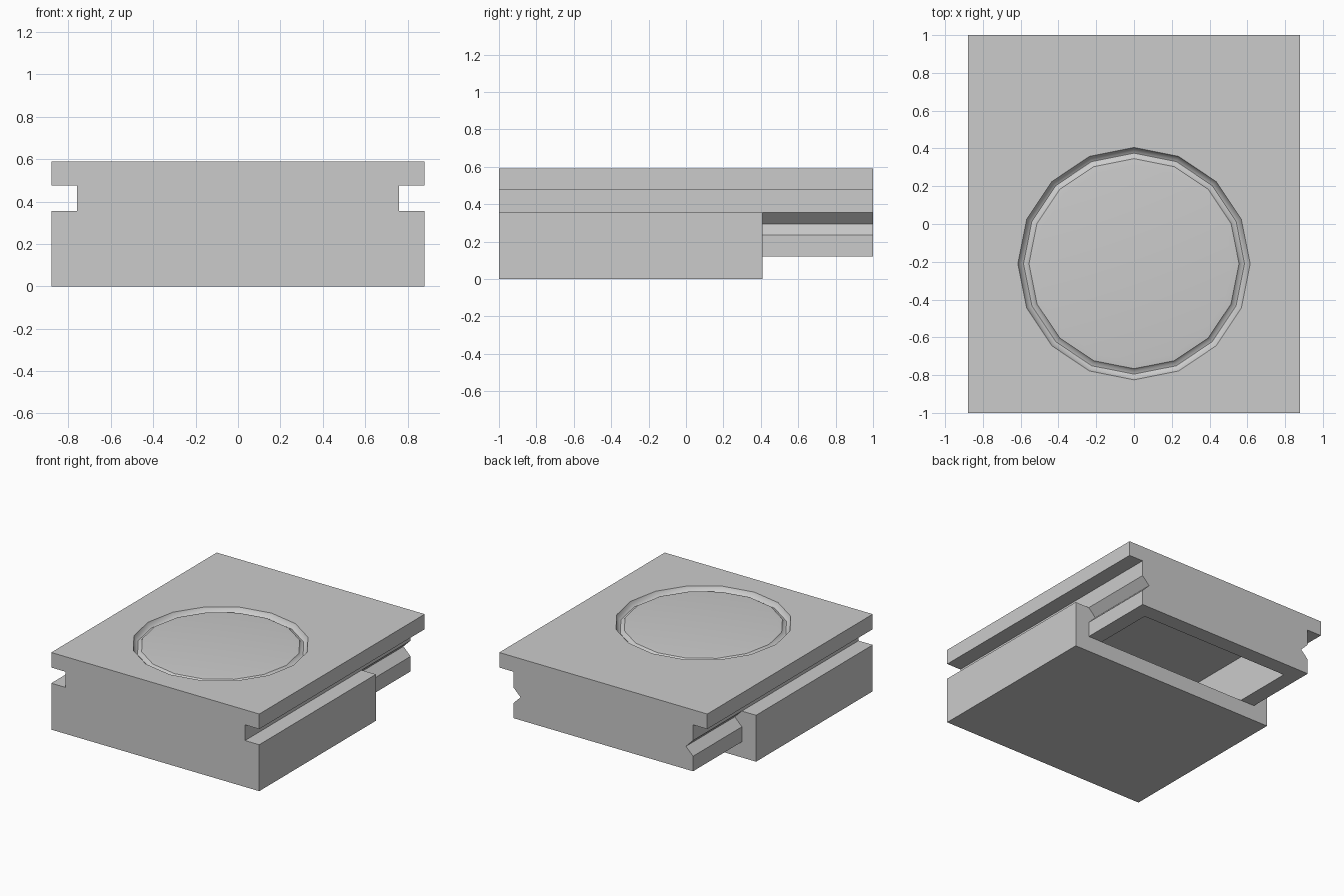
import bpy, bmesh, math
from mathutils import Matrix, Vector

cube = bpy.data.objects.get("Cube")
if cube:
    bpy.data.objects.remove(cube, do_unlink=True)

grey = bpy.data.materials.new("light_grey")
grey.use_nodes = True
colour = (0.6, 0.6, 0.6, 1)
grey.diffuse_color = colour
grey.node_tree.nodes["Principled BSDF"].inputs["Base Color"].default_value = colour


def finish(name, bm):
    bmesh.ops.recalc_face_normals(bm, faces=bm.faces)
    mesh = bpy.data.meshes.new(name)
    bm.to_mesh(mesh)
    bm.free()
    mesh.materials.append(grey)
    obj = bpy.data.objects.new(name, mesh)
    bpy.context.collection.objects.link(obj)
    return obj


def mirrored_extrusion(name, half, y0, y1):
    """Mirror an x/z half outline across x = 0 and extrude it along y."""
    outline = half + [(-x, z) for x, z in reversed(half)]
    bm = bmesh.new()
    face = bm.faces.new([bm.verts.new((x, y0, z)) for x, z in outline])
    ext = bmesh.ops.extrude_face_region(bm, geom=[face])
    verts = [v for v in ext["geom"] if isinstance(v, bmesh.types.BMVert)]
    bmesh.ops.translate(bm, verts=verts, vec=(0, y1 - y0, 0))
    return finish(name, bm)


def revolved(name, profile, centre, sides):
    """Spin an r/z profile that starts and ends on the axis."""
    bm = bmesh.new()
    verts = [bm.verts.new((r, 0, z)) for r, z in profile]
    edges = [bm.edges.new(pair) for pair in zip(verts, verts[1:])]
    bmesh.ops.spin(bm, geom=verts + edges, cent=(0, 0, 0), axis=(0, 0, 1),
                   angle=math.tau, steps=sides)
    bmesh.ops.remove_doubles(bm, verts=bm.verts, dist=0.0005)
    bmesh.ops.translate(bm, verts=bm.verts, vec=centre)
    return finish(name, bm)


# Block with a square slot along both sides
body = mirrored_extrusion("grooved_block", [
    (0.88, 0), (0.88, 0.355), (0.76, 0.355),
    (0.76, 0.475), (0.88, 0.475), (0.88, 0.59)], -1, 1)

# Removes the rear lower part, leaving a narrower rail with V notches
rear_cutter = mirrored_extrusion("rear_cutter", [
    (1, -0.1), (1, 0.4), (0.8, 0.4), (0.76, 0.355), (0.7, 0.295),
    (0.76, 0.235), (0.76, 0.12)], 0.41, 1.1)

# Hollow open to the underside behind the front block
hollow_cutter = mirrored_extrusion("hollow_cutter", [
    (0.64, 0.12), (0.64, 0.472)], -0.88, 0.88)

# Shallow round recess with a rounded rim groove in the top
dish_cutter = revolved("dish_cutter", [
    (0, 0.7), (0.615, 0.7), (0.615, 0.59), (0.603, 0.564), (0.585, 0.555),
    (0.568, 0.56), (0.556, 0.574), (0.52, 0.578), (0, 0.578)],
    Vector((0, -0.21, 0)), 16)

bpy.context.view_layer.objects.active = body
body.select_set(True)
for cutter in (rear_cutter, hollow_cutter, dish_cutter):
    cutter.hide_render = True
    cut = body.modifiers.new(cutter.name, "BOOLEAN")
    cut.operation = "DIFFERENCE"
    cut.solver = "EXACT"
    cut.object = cutter
    bpy.ops.object.modifier_apply(modifier=cut.name)
    bpy.data.objects.remove(cutter, do_unlink=True)

bpy.ops.object.shade_smooth_by_angle(angle=math.radians(40))
